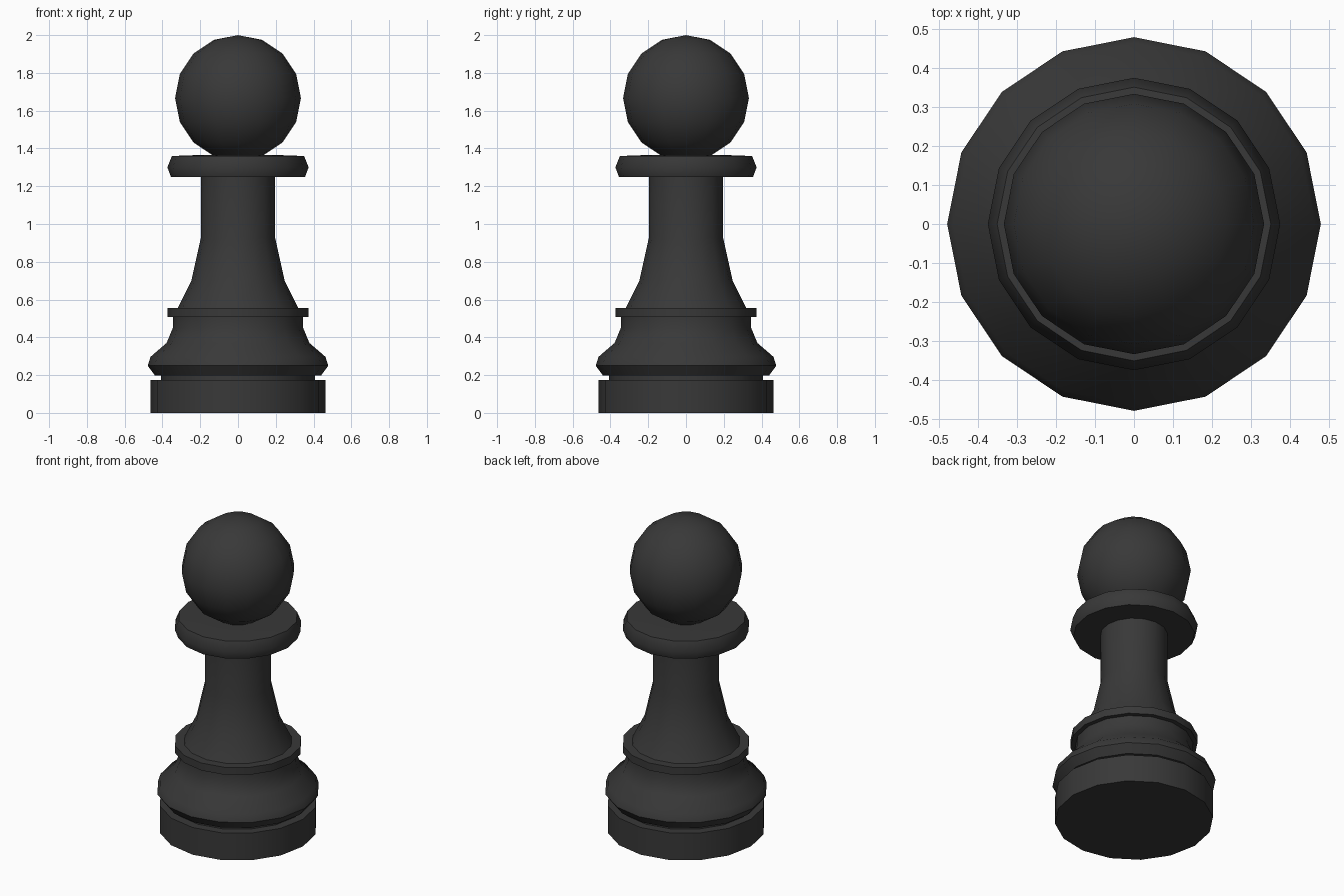
import bpy, bmesh, math

if "Cube" in bpy.data.objects:
    bpy.data.objects.remove(bpy.data.objects["Cube"])

SIDES = 16

mat = bpy.data.materials.new("charcoal black")
mat.diffuse_color = (0.04, 0.04, 0.04, 1)
mat.use_nodes = True
mat.node_tree.nodes["Principled BSDF"].inputs["Base Color"].default_value = mat.diffuse_color


def lathe(name, profile, angle=50):
    """Spin an (r, z) profile, bottom to top, into a capped solid."""
    bm = bmesh.new()
    rings = []
    for r, z in profile:
        if r < 1e-4:
            rings.append([bm.verts.new((0, 0, z))])
        else:
            rings.append([bm.verts.new((r * math.cos(2 * math.pi * i / SIDES),
                                        r * math.sin(2 * math.pi * i / SIDES), z))
                          for i in range(SIDES)])
    for a, b in zip(rings, rings[1:]):
        for i in range(SIDES):
            j = (i + 1) % SIDES
            if len(a) == 1:
                bm.faces.new((a[0], b[j], b[i]))
            elif len(b) == 1:
                bm.faces.new((a[i], a[j], b[0]))
            else:
                bm.faces.new((a[i], a[j], b[j], b[i]))
    if len(rings[0]) > 1:
        bm.faces.new(rings[0][::-1])
    if len(rings[-1]) > 1:
        bm.faces.new(rings[-1])
    bmesh.ops.recalc_face_normals(bm, faces=bm.faces)
    me = bpy.data.meshes.new(name)
    bm.to_mesh(me)
    bm.free()
    me.materials.append(mat)
    ob = bpy.data.objects.new(name, me)
    bpy.context.collection.objects.link(ob)
    bpy.ops.object.select_all(action='DESELECT')
    ob.select_set(True)
    bpy.context.view_layer.objects.active = ob
    bpy.ops.object.shade_smooth_by_angle(angle=math.radians(angle))
    return ob


# Base, groove, bulge, ring, tapered stem and collar in one turned body
lathe("turned_body", [
    (0.463, 0.0), (0.463, 0.175), (0.408, 0.175), (0.408, 0.198),
    (0.44, 0.198), (0.478, 0.25), (0.463, 0.297), (0.378, 0.37),
    (0.345, 0.45), (0.345, 0.508), (0.373, 0.508), (0.373, 0.556),
    (0.318, 0.556), (0.247, 0.70), (0.197, 0.925), (0.197, 1.25),
    (0.355, 1.25), (0.374, 1.30), (0.35, 1.36), (0.24, 1.364), (0.12, 1.364),
])

# Ball head
R, CZ = 0.333, 1.667
lathe("ball_head", [(R * math.sin(math.pi * k / 8), CZ - R * math.cos(math.pi * k / 8))
                    for k in range(9)])
